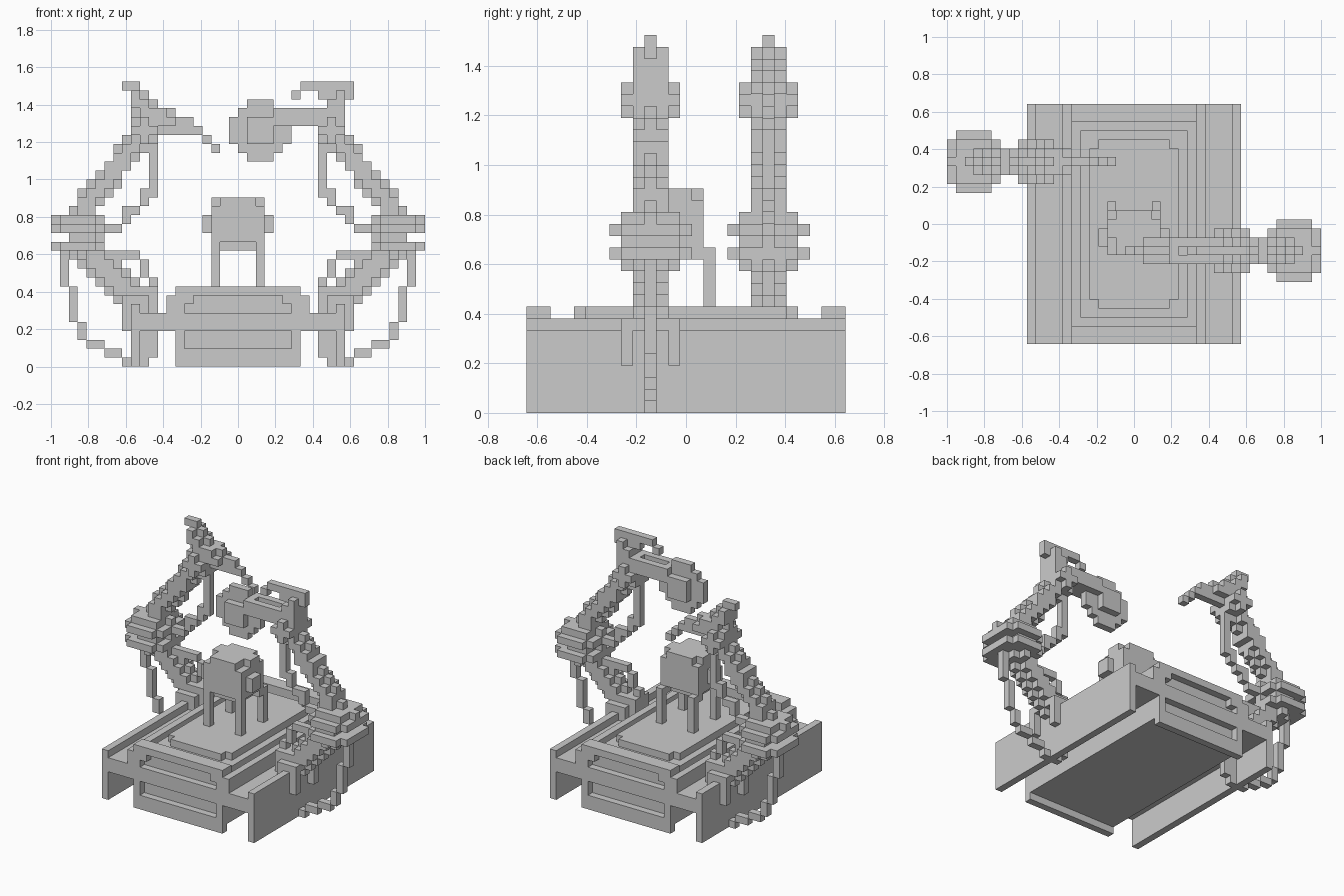
import bpy, bmesh
from math import floor, hypot
from mathutils import Vector

if "Cube" in bpy.data.objects:
    bpy.data.objects.remove(bpy.data.objects["Cube"])

V = 1 / 21  # edge length of one cube of the model


def box(x0, x1, y0, y1, z0, z1):
    """Cells between x and z bounds; y is counted in whole cell centres, inclusive."""
    return {(x, y, z) for x in range(x0, x1) for y in range(y0, y1 + 1) for z in range(z0, z1)}


def tube(points, y, r=1.3):
    """Round tube of cells along an x-z path."""
    out = set()
    for (xa, za), (xb, zb) in zip(points, points[1:]):
        n = int(4 * hypot(xb - xa, zb - za)) + 1
        for i in range(n + 1):
            px, pz = xa + (xb - xa) * i / n, za + (zb - za) * i / n
            for cx in range(floor(px) - 2, floor(px) + 3):
                for cz in range(floor(pz) - 2, floor(pz) + 3):
                    for dy in (-2, -1, 0, 1, 2):
                        if Vector((cx + .5 - px, dy, cz + .5 - pz)).length <= r:
                            out.add((cx, y + dy, cz))
    return out


def disc(cx, cy, r, z0, z1):
    return {(x, y, z) for x in range(floor(cx - r), floor(cx + r) + 1)
            for y in range(floor(cy - r), floor(cy + r) + 2) for z in range(z0, z1)
            if hypot(x + .5 - cx, y - cy) <= r}


def mirror(cells):
    return {(-1 - x, y, z) for x, y, z in cells}


FACES = {(1, 0, 0): ((1, 0, 0), (1, 1, 0), (1, 1, 1), (1, 0, 1)),
         (-1, 0, 0): ((0, 0, 0), (0, 0, 1), (0, 1, 1), (0, 1, 0)),
         (0, 1, 0): ((0, 1, 0), (0, 1, 1), (1, 1, 1), (1, 1, 0)),
         (0, -1, 0): ((0, 0, 0), (1, 0, 0), (1, 0, 1), (0, 0, 1)),
         (0, 0, 1): ((0, 0, 1), (1, 0, 1), (1, 1, 1), (0, 1, 1)),
         (0, 0, -1): ((0, 0, 0), (0, 1, 0), (1, 1, 0), (1, 0, 0))}


def part(name, cells):
    """Mesh only the outer skin of a set of cells."""
    bm, verts = bmesh.new(), {}
    for x, y, z in sorted(cells):
        for (dx, dy, dz), quad in FACES.items():
            if (x + dx, y + dy, z + dz) in cells:
                continue
            vs = []
            for a, b, c in quad:
                k = (x + a, y + b, z + c)
                if k not in verts:
                    verts[k] = bm.verts.new((k[0] * V, (k[1] - .5) * V, k[2] * V))
                vs.append(verts[k])
            bm.faces.new(vs)
    me = bpy.data.meshes.new(name)
    bm.to_mesh(me)
    bm.free()
    bpy.context.collection.objects.link(bpy.data.objects.new(name, me))


# Table body with slots in both ends, end lips below and a sunken top
body = box(-7, 7, -13, 13, 0, 4) | box(-8, 8, -13, 13, 4, 8)
for y0, y1 in ((-13, -12), (12, 13)):
    body |= box(-7, 7, y0, y1, 8, 9)
for y in (-13, 13):
    body -= box(-6, 6, y, y, 2, 4) | box(-6, 6, y, y, 6, 7) | box(-5, 5, y, y, 7, 8)
body -= box(-7, 7, -12, 12, 0, 1)
body -= box(-7, 7, -11, 11, 7, 8)
part("table_body", body)

# Stepped pad with notched corners
pad = box(-6, 6, -10, 10, 7, 8) | box(-5, 5, -8, 8, 8, 9) | box(-4, 4, -9, 9, 8, 9)
part("table_pad", pad)

# Thin side walls joined to the body by flat plates
wall = box(11, 12, -13, 13, 0, 7) | box(8, 11, -13, 13, 4, 6)
part("right_side_wall", wall)
part("left_side_wall", mirror(wall))

# Small four-legged block figure
head = box(-3, 3, -2, 1, 14, 18) | box(-2, 2, -3, 1, 14, 19) | box(-3, 3, -3, 0, 14, 18)
head |= box(-3, 3, -1, 0, 18, 19) | box(-2, 2, -2, 0, 13, 14)
head |= box(-4, 4, -2, -1, 15, 17)
part("figure_head", head)
legs = set()
for x in (-3, 2):
    for y in (-3, 2):
        legs |= box(x, x + 1, y, y, 9, 14)
    legs |= box(x, x + 1, 1, 2, 13, 14)
part("figure_legs", legs)


def arm(side, y, flip):
    """Jointed arm with cables, built on the right and flipped for the left."""
    f = mirror if flip else (lambda c: c)
    mount = box(9, 12, y - 1, y + 1, 4, 9)
    for dy in (-2, 2):
        mount |= box(10, 13, y + dy, y + dy, 4, 8)
    part(side + "_arm_mount", f(mount))
    part(side + "_lower_arm", f(tube([(11, 7), (13, 9), (15, 11), (17.5, 13)], y, 1.45)))
    elbow = disc(18, y, 2.6, 13, 17) | disc(17.5, y, 2.1, 12, 13)
    elbow -= box(19, 22, y - 3, y + 3, 14, 15)
    elbow |= disc(18, y, 3.4, 13, 14) | disc(18, y, 3.4, 15, 16)
    part(side + "_elbow", f(elbow))
    part(side + "_upper_arm", f(tube([(17.5, 17), (16, 19.5), (13.5, 22.5), (10.5, 26.5)], y)))
    wrist = box(9, 12, y - 1, y + 1, 25, 28) | box(10, 11, y - 2, y + 2, 25, 28)
    wrist |= box(9, 12, y - 2, y + 2, 26, 27)
    part(side + "_wrist", f(wrist))
    # Cables: inner upper, inner lower and outer loop passing under the wall
    inner = box(9, 10, y, y, 19, 23) | box(10, 11, y, y, 18, 20) | box(11, 12, y, y, 17, 18)
    inner |= box(9, 10, y, y, 23, 25) | box(12, 13, y, y, 16, 18) | box(13, 15, y, y, 15, 16)
    part(side + "_upper_cable", f(inner))
    low = box(11, 16, y, y, 12, 13) | box(10, 11, y, y, 10, 12) | box(9, 10, y, y, 9, 10)
    part(side + "_lower_cable", f(low))
    outer = set()
    for x0, x1, z0, z1 in ((19, 20, 9, 12), (18, 19, 5, 9), (17, 18, 3, 5), (15, 17, 2, 3),
                           (13, 15, 1, 2), (10, 13, 0, 1), (9, 11, 1, 4)):
        outer |= box(x0, x1, y, y, z0, z1)
    part(side + "_outer_cable", f(outer))


arm("right", -3, False)
arm("left", 7, True)

# Left arm tool: a tapering needle with a rear fin
part("left_needle_shaft", tube([(-11, 29.8), (-9.8, 28.5), (-8, 27.5)], 7, 1.3)
     | box(-13, -11, 7, 7, 31, 32) | box(-12, -11, 6, 8, 29, 31))
tip = set()
for x0, x1, z0, z1 in ((-8, -5, 27, 28), (-7, -4, 26, 27), (-4, -3, 25, 26), (-3, -2, 24, 25)):
    tip |= box(x0, x1, 7, 7, z0, z1)
part("left_needle_tip", tip)

# Right arm tool: a slotted bar carrying an upright disc
bar = box(4, 11, -4, -2, 27, 29) | box(10, 12, -4, -2, 28, 30)
part("right_tool_bar", bar - box(5, 9, -3, -3, 28, 29))
wheel = {(x, y, z) for x in range(-1, 6) for y in (-4, -3, -2) for z in range(23, 30)
         if hypot(x - 2, z - 26) <= (3.3 if y == -3 else 1.5)}
part("right_tool_disc", wheel)
part("right_tool_hook", box(7, 11, -3, -3, 31, 32) | box(6, 7, -3, -3, 30, 31)
     | box(9, 13, -3, -3, 30, 31) | box(11, 13, -3, -3, 31, 32) | box(11, 12, -4, -2, 29, 31))
